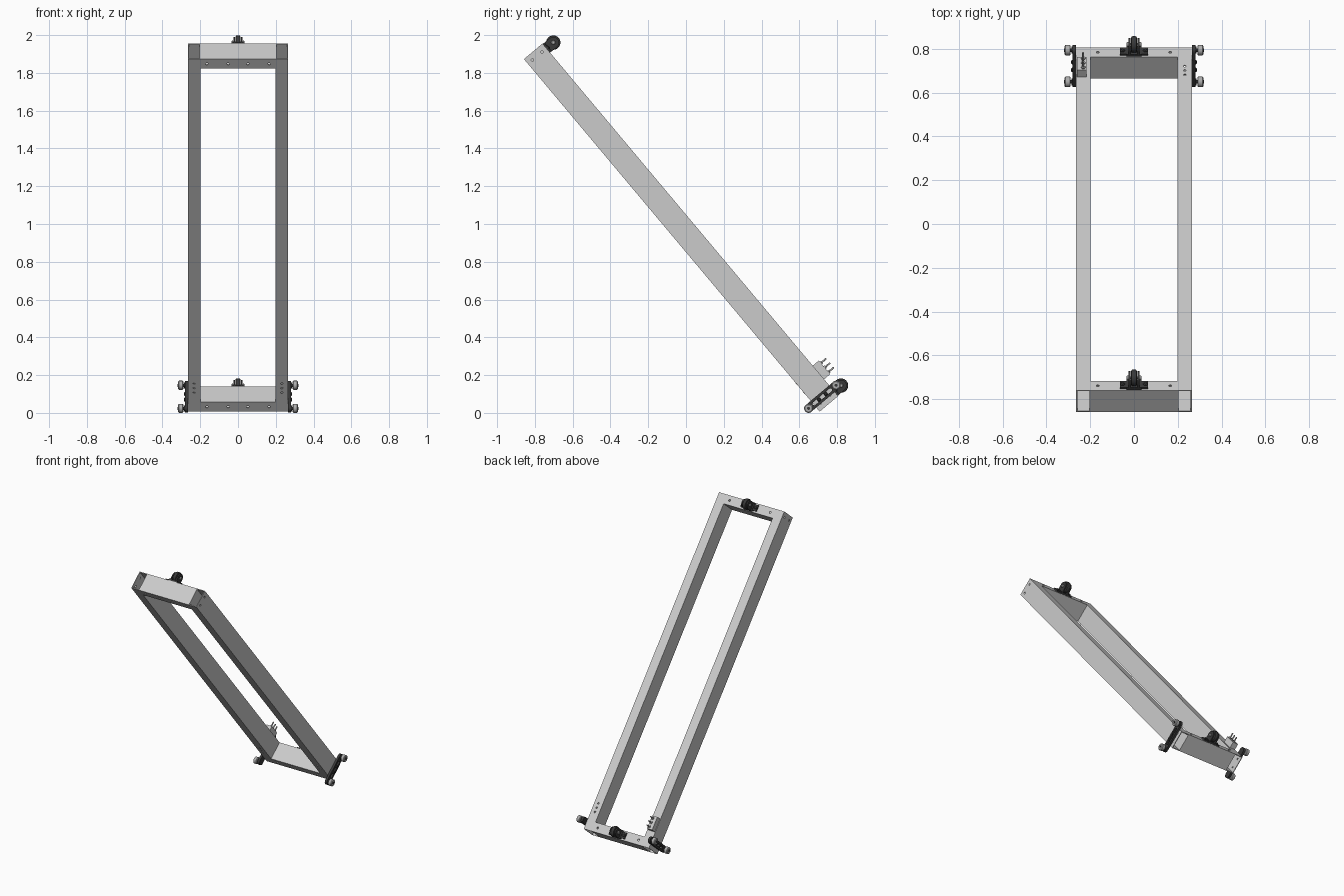
import bpy, bmesh, math
from mathutils import Matrix, Vector

if "Cube" in bpy.data.objects:
    bpy.data.objects.remove(bpy.data.objects["Cube"])

# Working axes: x across, u down the length of the frame, v through its thickness
A = math.radians(50)
C, S = math.cos(A), math.sin(A)
M = Matrix(((1, 0, 0, 0), (0, C, S, -0.858), (0, -S, C, 1.873), (0, 0, 0, 1)))
L, T, W, X = 2.436, 0.128, 0.066, 0.264   # length, thickness, tube width, half width
PI = math.pi


def material(name, c):
    m = bpy.data.materials.new(name)
    m.diffuse_color = (c, c, c, 1)
    m.use_nodes = True
    m.node_tree.nodes["Principled BSDF"].inputs["Base Color"].default_value = m.diffuse_color
    return m


DARK = material("dark_metal", 0.04)
STEEL = material("steel", 0.42)


def add_box(bm, lo, hi):
    lo, hi = Vector(lo), Vector(hi)
    m = Matrix.Translation((lo + hi) / 2) @ Matrix.Diagonal((*(hi - lo), 1))
    bmesh.ops.create_cube(bm, size=1, matrix=m)


def add_lathe(bm, centre, axis, profile, n=24):
    """Closed turned part; profile is (radius, height) from one end to the other."""
    rot = Matrix.Rotation(PI / 2, 3, 'Y') if axis == 'x' else Matrix.Identity(3)
    rings = [[bm.verts.new(Vector(centre) + rot @ Vector((r * math.cos(2 * PI * k / n), r * math.sin(2 * PI * k / n), h)))
              for k in range(n)] for r, h in profile]
    for a, b in zip(rings, rings[1:]):
        for k in range(n):
            bm.faces.new((a[k], a[(k + 1) % n], b[(k + 1) % n], b[k]))
    bm.faces.new(rings[0][::-1])
    bm.faces.new(rings[-1])


def add_prism(bm, outline, x0, x1):
    """Outline in (u, v) extruded along x."""
    a = [bm.verts.new((x0, u, v)) for u, v in outline]
    b = [bm.verts.new((x1, u, v)) for u, v in outline]
    bm.faces.new(a)
    bm.faces.new(b[::-1])
    for k in range(len(a)):
        j = (k + 1) % len(a)
        bm.faces.new((a[k], b[k], b[j], a[j]))


def stadium(u, v0, v1, r, n=10):
    """Slot outline running along v."""
    top = [(u + r * math.cos(PI * k / n), v1 + r * math.sin(PI * k / n)) for k in range(n + 1)]
    return top + [(u - r * math.cos(PI * k / n), v0 - r * math.sin(PI * k / n)) for k in range(n + 1)]


def finish(name, bm, mat=None, cut=None):
    def to_object(b, nm):
        bmesh.ops.recalc_face_normals(b, faces=b.faces)
        b.transform(M)
        me = bpy.data.meshes.new(nm)
        b.to_mesh(me)
        b.free()
        o = bpy.data.objects.new(nm, me)
        bpy.context.collection.objects.link(o)
        return o
    ob = to_object(bm, name)
    if cut:
        c = to_object(cut, "cutter")
        mod = ob.modifiers.new("holes", 'BOOLEAN')
        mod.operation, mod.solver, mod.object = 'DIFFERENCE', 'EXACT', c
        dg = bpy.context.evaluated_depsgraph_get()
        me = bpy.data.meshes.new_from_object(ob.evaluated_get(dg))
        ob.modifiers.clear()
        ob.data = me
        bpy.data.objects.remove(c)
    if mat:
        ob.data.materials.clear()
        ob.data.materials.append(mat)
    bpy.ops.object.select_all(action='DESELECT')
    ob.select_set(True)
    bpy.context.view_layer.objects.active = ob
    bpy.ops.object.shade_smooth_by_angle(angle=math.radians(35))
    return ob


def drill(bm, centre, axis, half, r=0.007):
    add_lathe(bm, centre, axis, [(r, -half), (r, half)], 16)


t = 0.005                                   # tube wall
ends = (("top", W / 2), ("bottom", L - W / 2))
bolt_us = (2.243, 2.274, 2.305)

# Hollow side rails, open at both ends, with drilled holes
for s, side in ((-1, "left"), (1, "right")):
    a, b = sorted((s * (X - W), s * X))
    bm, inner, cut = bmesh.new(), bmesh.new(), bmesh.new()
    add_box(bm, (a, 0, 0), (b, L, T))
    add_box(inner, (a + t, -0.1, t), (b - t, L + 0.1, T - t))
    rail = finish(side + "_rail", bm, cut=inner)
    for _, u in ends:
        for v in (0.031, 0.097):
            drill(cut, (s * X, u, v), 'x', 0.02)
    for u in bolt_us:
        drill(cut, (s * 0.232, u, T / 2), 'v', 0.1, 0.006)
    bm = bmesh.new()
    bm.from_mesh(rail.data)
    bm.transform(M.inverted())
    bpy.data.objects.remove(rail)
    finish(side + "_rail", bm, cut=cut)

for end, u in ends:
    # Cross tubes between the rails
    bm, inner, cut = bmesh.new(), bmesh.new(), bmesh.new()
    add_box(bm, (-X + W, u - W / 2, 0), (X - W, u + W / 2, T))
    add_box(inner, (-0.3, u - W / 2 + t, t), (0.3, u + W / 2 - t, T - t))
    tube = finish(end + "_cross_tube", bm, cut=inner)
    bm = bmesh.new()
    bm.from_mesh(tube.data)
    bm.transform(M.inverted())
    bpy.data.objects.remove(tube)
    for x in (-0.165, -0.052, 0.052, 0.165):
        drill(cut, (x, u, T / 2), 'v', 0.1)
    finish(end + "_cross_tube", bm, cut=cut)

    # Centre caster: foot plate, fork cheeks, wheel, axle and bolts
    wv, r = 0.175, 0.030
    bm = bmesh.new()
    add_box(bm, (-0.064, u - 0.022, T), (0.064, u + 0.022, T + 0.009))
    add_box(bm, (-0.034, u - r, T), (0.034, u + r, T + 0.013))
    arc = [(u + r * math.cos(PI * k / 14), wv + r * math.sin(PI * k / 14)) for k in range(15)]
    for x in (-0.021, 0.021):
        add_prism(bm, [(u - r, T)] + [(u + r, T)] + arc, x - 0.004, x + 0.004)
    finish(end + "_caster_fork", bm, DARK)
    bm = bmesh.new()
    add_lathe(bm, (0, u, wv), 'x', [(0.031, -0.013), (0.036, -0.011), (0.038, -0.006),
                                   (0.038, 0.006), (0.036, 0.011), (0.031, 0.013)], 32)
    finish(end + "_caster_wheel", bm, DARK)
    bm = bmesh.new()
    add_lathe(bm, (0, u, wv), 'x', [(0.008, -0.034), (0.011, -0.031), (0.011, -0.026), (0.006, -0.025),
                                   (0.006, 0.025), (0.011, 0.026), (0.011, 0.031), (0.008, 0.034)])
    finish(end + "_caster_axle", bm, STEEL)
    bm = bmesh.new()
    for x in (-0.052, 0.052):
        add_lathe(bm, (x, u, T + 0.009), 'v', [(0.010, 0), (0.010, 0.003), (0.006, 0.007)], 16)
    finish(end + "_caster_bolts", bm, DARK)

# Side guide rollers on slotted plates at the lower end
gu, v0, v1 = 2.385, -0.034, 0.156
for s, side in ((-1, "left"), (1, "right")):
    bm, cut = bmesh.new(), bmesh.new()
    add_prism(bm, stadium(gu, v0, v1, 0.023), s * X, s * 0.280)
    for v in (0.015, 0.061, 0.107):
        add_prism(cut, stadium(gu, v - 0.010, v + 0.010, 0.009), s * (X - 0.01), s * 0.30)
    finish(side + "_guide_plate", bm, DARK, cut)
    bolts, rollers, axles = bmesh.new(), bmesh.new(), bmesh.new()
    for v in (0.038, 0.084):
        add_lathe(bolts, (0, gu, v), 'x', [(0.010, s * 0.278), (0.010, s * 0.284), (0.006, s * 0.287)], 16)
    for v in (v0, v1):
        add_lathe(axles, (0, gu, v), 'x', [(0.016, s * 0.278), (0.016, s * 0.285), (0.008, s * 0.286), (0.008, s * 0.320)])
        add_lathe(rollers, (0, gu, v), 'x', [(0.019, s * 0.289), (0.024, s * 0.293), (0.024, s * 0.313), (0.019, s * 0.317)], 32)
    finish(side + "_guide_bolts", bolts, DARK)
    finish(side + "_guide_axles", axles, DARK)
    finish(side + "_guide_rollers", rollers, STEEL)

# Clamp block with three long bolts on the left rail
bm = bmesh.new()
add_box(bm, (-0.260, 2.226, T), (-0.218, 2.320, 0.170))
finish("clamp_block", bm)
bm = bmesh.new()
for u in bolt_us:
    add_lathe(bm, (-0.232, u, 0), 'v', [(0.0045, -0.001), (0.0045, 0.208)], 12)
    add_lathe(bm, (-0.232, u, 0.170), 'v', [(0.010, 0), (0.010, 0.007)], 6)
finish("clamp_bolts", bm, STEEL)
